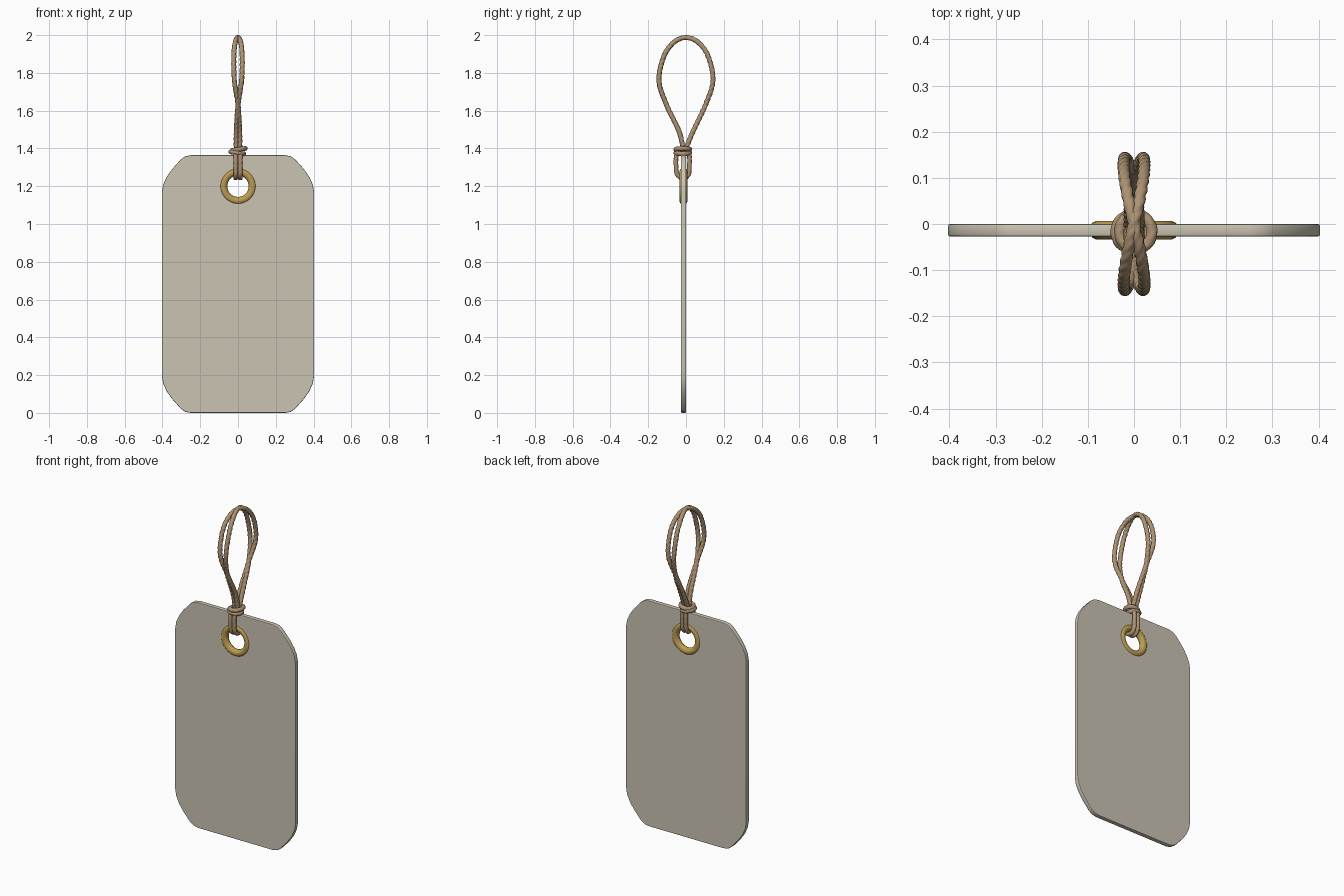
import bpy, bmesh, math
from mathutils import Vector, Matrix

if "Cube" in bpy.data.objects:
    bpy.data.objects.remove(bpy.data.objects["Cube"])

def material(name, rgb):
    m = bpy.data.materials.new(name)
    m.diffuse_color = (*rgb, 1)
    m.use_nodes = True
    m.node_tree.nodes["Principled BSDF"].inputs["Base Color"].default_value = m.diffuse_color
    return m

CARD = material("beige card", (0.60, 0.55, 0.45))
BRASS = material("brass", (0.50, 0.33, 0.08))
CORD = material("tan cord", (0.42, 0.29, 0.17))
MID_Y, HOLE_Z, HEIGHT = -0.0135, 1.2, 1.364

def smooth(obj, angle=40):
    bpy.ops.object.select_all(action='DESELECT')
    obj.select_set(True)
    bpy.context.view_layer.objects.active = obj
    bpy.ops.object.shade_smooth_by_angle(angle=math.radians(angle))

def grid_mesh(name, rings, mat, closed):
    """Skin a list of point rings; cap the ends when open."""
    bm = bmesh.new()
    vs = [[bm.verts.new(p) for p in r] for r in rings]
    n, k = len(vs), len(vs[0])
    for i in range(n if closed else n - 1):
        a, b = vs[i], vs[(i + 1) % n]
        for j in range(k):
            bm.faces.new((a[j], a[(j + 1) % k], b[(j + 1) % k], b[j]))
    if not closed:
        bm.faces.new(vs[0])
        bm.faces.new(vs[-1])
    bmesh.ops.recalc_face_normals(bm, faces=bm.faces)
    me = bpy.data.meshes.new(name)
    bm.to_mesh(me)
    bm.free()
    me.materials.append(mat)
    obj = bpy.data.objects.new(name, me)
    bpy.context.collection.objects.link(obj)
    smooth(obj, 60)
    return obj

def spline(ctrl, closed, step=0.005):
    """Catmull-Rom curve through control points."""
    c = [Vector(p) for p in ctrl]
    n, out = len(c), []
    for i in range(n if closed else n - 1):
        if closed:
            p = [c[(i + d) % n] for d in (-1, 0, 1, 2)]
        else:
            p = [c[min(max(i + d, 0), n - 1)] for d in (-1, 0, 1, 2)]
        m = max(2, round((p[2] - p[1]).length / step))
        for s in range(m):
            t = s / m
            out.append(0.5 * (2 * p[1] + (p[2] - p[0]) * t
                       + (2 * p[0] - 5 * p[1] + 4 * p[2] - p[3]) * t * t
                       + (3 * p[1] - p[0] - 3 * p[2] + p[3]) * t ** 3))
    if not closed:
        out.append(c[-1])
    return out

def rope(name, ctrl, radius=0.0135, closed=False, pitch=0.085, depth=0.2, sides=15):
    """Sweep a three-lobed section that twists along the path."""
    pts = spline(ctrl, closed)
    n = len(pts)
    length = sum((pts[i] - pts[i - 1]).length for i in range(1, n))
    turns = max(1, round(length / pitch))
    rings, run = [], 0.0
    normal = None
    for i, p in enumerate(pts):
        a = pts[i - 1] if (closed or i) else p
        b = pts[(i + 1) % n] if (closed or i < n - 1) else p
        tan = (b - a).normalized()
        if normal is None:
            normal = tan.orthogonal()
        normal = (normal - tan * normal.dot(tan)).normalized()
        side = tan.cross(normal)
        if i:
            run += (p - pts[i - 1]).length
        phase = math.tau * turns * run / length
        ring = []
        for j in range(sides):
            t = math.tau * j / sides
            r = radius * (1 - depth + depth * abs(math.cos(1.5 * (t - phase))))
            ring.append(p + (normal * math.cos(t) + side * math.sin(t)) * r)
        rings.append(ring)
    return grid_mesh(name, rings, CORD, closed)

# Card with clipped, softened corners and a punched hole
quarter = [(0.25, 0), (0.28, 0.006), (0.305, 0.024), (0.35, 0.075),
           (0.378, 0.115), (0.396, 0.155), (0.403, 0.195)]
right = quarter + [(x, HEIGHT - z) for x, z in reversed(quarter)]
outline = right + [(-x, z) for x, z in reversed(right)]
hole = [(0.07 * math.cos(math.tau * i / 32), HOLE_Z + 0.07 * math.sin(math.tau * i / 32))
        for i in range(32)]
cu = bpy.data.curves.new("card", 'CURVE')
cu.dimensions, cu.fill_mode = '2D', 'BOTH'
cu.bevel_depth, cu.bevel_resolution, cu.offset = 0.004, 1, -0.004
cu.extrude = 0.0095
for loop in (outline, hole):
    sp = cu.splines.new('POLY')
    sp.points.add(len(loop) - 1)
    for pt, (x, z) in zip(sp.points, loop):
        pt.co = (x, z, 0, 1)
    sp.use_cyclic_u = True
cu.materials.append(CARD)
card = bpy.data.objects.new("card", cu)
bpy.context.collection.objects.link(card)
card.location.y = MID_Y
card.rotation_euler.x = math.pi / 2
card.select_set(True)
bpy.context.view_layer.objects.active = card
bpy.ops.object.convert(target='MESH')
smooth(bpy.context.view_layer.objects.active, 35)

# Brass eyelet: oval section turned about the hole axis
rings = []
for i in range(48):
    a = math.tau * i / 48
    ring = []
    for j in range(14):
        t = math.tau * j / 14
        r = 0.077 + 0.0205 * math.cos(t)
        ring.append((r * math.cos(a), MID_Y + 0.021 * math.sin(t), HOLE_Z + r * math.sin(a)))
    rings.append(ring)
grid_mesh("eyelet", rings, BRASS, True)

# Two hanging loops that cross at the top and halfway down
half = [(-0.009, -0.012, 1.37), (-0.009, 0.035, 1.485), (0.0, 0.103, 1.63),
        (0.019, 0.143, 1.76), (0.022, 0.116, 1.89), (0.014, 0.063, 1.963)]
for s, name in ((1, "hanging_loop_right"), (-1, "hanging_loop_left")):
    path = [(s * x, y, z) for x, y, z in half] + [(0, 0, 1.987)]
    path += [(-s * x, -y if i else y, z) for i, (x, y, z) in reversed(list(enumerate(half)))]
    rope(name, path)

# Twin strands passing through the eyelet
under = [(-0.028, 1.395), (-0.05, 1.365), (-0.053, 1.31), (-0.046, 1.262), (-0.014, 1.243),
         (0.013, 1.262), (0.018, 1.31), (0.017, 1.365), (0.0, 1.395)]
for s, name in ((1, "eyelet_strand_right"), (-1, "eyelet_strand_left")):
    rope(name, [(s * 0.012, y, z) for y, z in under], 0.0125, depth=0.1)

# Knot: two tilted wraps around the neck
for s, name in ((1, "knot_wrap_upper"), (-1, "knot_wrap_lower")):
    wrap = []
    for i in range(12):
        a = math.tau * i / 12
        wrap.append((0.004 * s + 0.035 * math.cos(a), -0.017 + 0.037 * math.sin(a),
                     1.386 + 0.009 * s + 0.005 * s * math.cos(a)))
    rope(name, wrap, 0.0125, True, depth=0.1)
